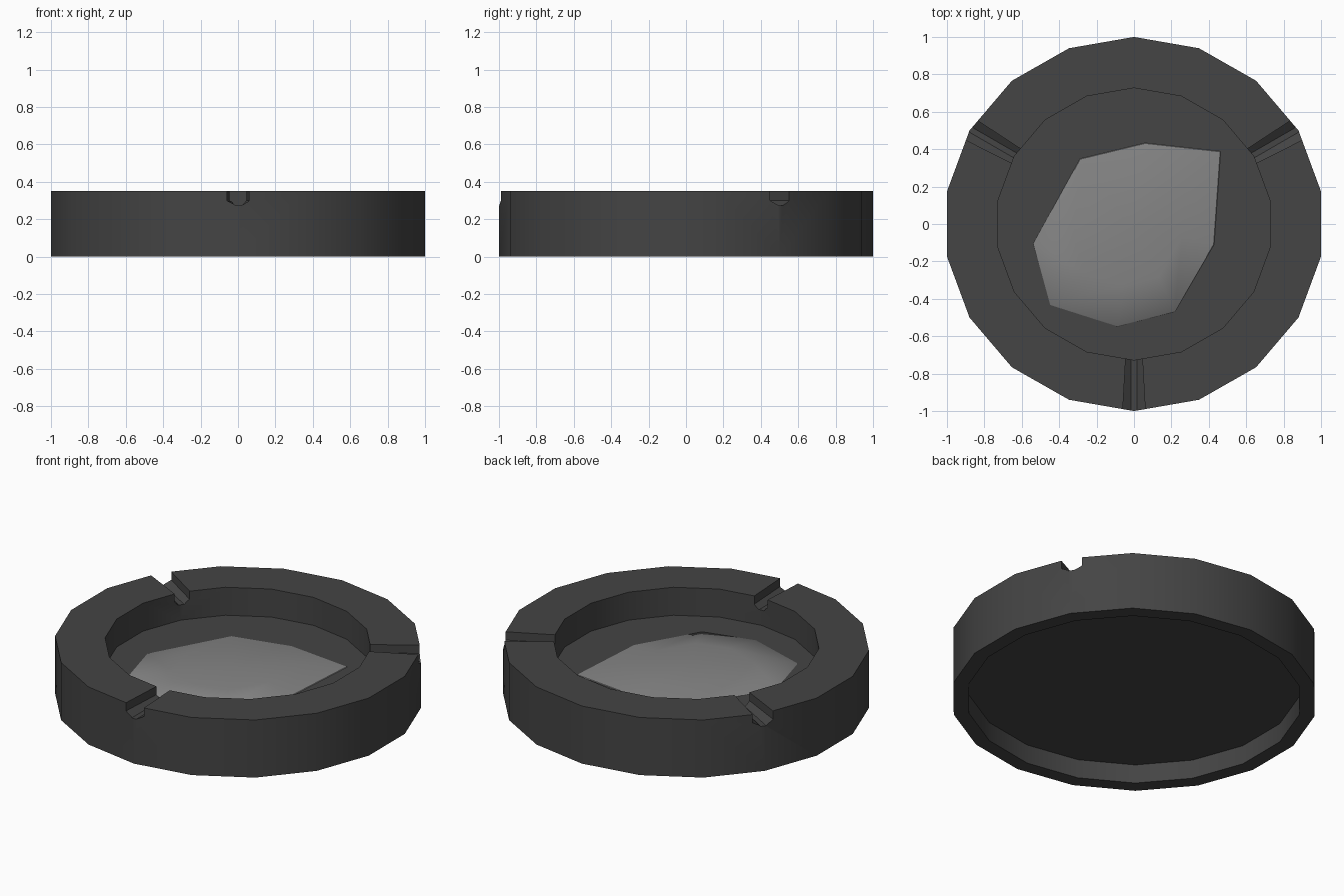
import bpy, bmesh, math
from mathutils import Matrix

if "Cube" in bpy.data.objects:
    bpy.data.objects.remove(bpy.data.objects["Cube"])

SIDES = 18
SX = 1.0154   # widens x so the flat sides reach x = +-1


def material(name, v):
    m = bpy.data.materials.new(name)
    m.diffuse_color = (v, v, v, 1)
    m.use_nodes = True
    m.node_tree.nodes["Principled BSDF"].inputs["Base Color"].default_value = m.diffuse_color
    return m


def make_object(name, bm, mat=None):
    bmesh.ops.recalc_face_normals(bm, faces=bm.faces)
    me = bpy.data.meshes.new(name)
    bm.to_mesh(me)
    bm.free()
    ob = bpy.data.objects.new(name, me)
    bpy.context.collection.objects.link(ob)
    if mat:
        me.materials.append(mat)
    return ob


def loft(bm, rings, cap_ends=True):
    loops = [[bm.verts.new(p) for p in ring] for ring in rings]
    n = len(loops[0])
    for a, b in zip(loops, loops[1:]):
        for i in range(n):
            j = (i + 1) % n
            bm.faces.new((a[i], a[j], b[j], b[i]))
    if cap_ends:
        bm.faces.new(loops[0])
        bm.faces.new(loops[-1])
    return loops


def smooth(ob, angle):
    bpy.ops.object.select_all(action='DESELECT')
    ob.select_set(True)
    bpy.context.view_layer.objects.active = ob
    bpy.ops.object.shade_smooth_by_angle(angle=math.radians(angle))


dark = material("dark_grey", 0.058)
ash_grey = material("ash_grey", 0.235)


def circle(r, z):
    return [(SX * r * math.cos(math.pi / 2 + 2 * math.pi * i / SIDES),
             r * math.sin(math.pi / 2 + 2 * math.pi * i / SIDES), z) for i in range(SIDES)]


# tray body: recessed base, outer wall, rim, inner wall, floor
bm = bmesh.new()
profile = [(0.915, 0.115), (0.915, 0.0), (1.0, 0.0), (1.0, 0.35), (0.727, 0.35), (0.727, 0.18)]
loft(bm, [circle(r, z) for r, z in profile])
tray = make_object("tray", bm, dark)

# tapered rest grooves cut into the rim
bm = bmesh.new()
for deg in (-90, 30, 150):
    rings = []
    for r, w in ((0.60, 0.038), (1.10, 0.066)):
        rings.append([(r, -w, 0.45), (r, -w, 0.30), (r, -0.015, 0.273),
                      (r, 0.015, 0.273), (r, w, 0.30), (r, w, 0.45)])
    rot = Matrix.Rotation(math.radians(deg), 4, 'Z')
    loops = loft(bm, rings)
    bmesh.ops.transform(bm, matrix=rot, verts=[v for l in loops for v in l])
cutter = make_object("groove_cutter", bm)
cutter.hide_render = True
mod = tray.modifiers.new("grooves", 'BOOLEAN')
mod.operation = 'DIFFERENCE'
mod.solver = 'EXACT'
mod.object = cutter
bpy.context.view_layer.objects.active = tray
bpy.ops.object.modifier_apply(modifier=mod.name)
bpy.data.objects.remove(cutter)
smooth(tray, 30)

# shallow ash heap on the floor
outline = [(-0.29, 0.35), (-0.54, -0.105), (-0.45, -0.435), (-0.09, -0.55),
           (0.22, -0.47), (0.43, -0.11), (0.465, 0.39), (0.06, 0.435)]
bm = bmesh.new()
rings = [[(x * s, y * s, z) for x, y in outline]
         for s, z in ((1.0, 0.178), (0.99, 0.183), (0.6, 0.208))]
loops = loft(bm, rings, cap_ends=False)
top = bm.verts.new((-0.02, -0.03, 0.218))
for i in range(8):
    bm.faces.new((loops[-1][i], loops[-1][(i + 1) % 8], top))
bm.faces.new(loops[0])
ash = make_object("ash_heap", bm, ash_grey)
smooth(ash, 40)
